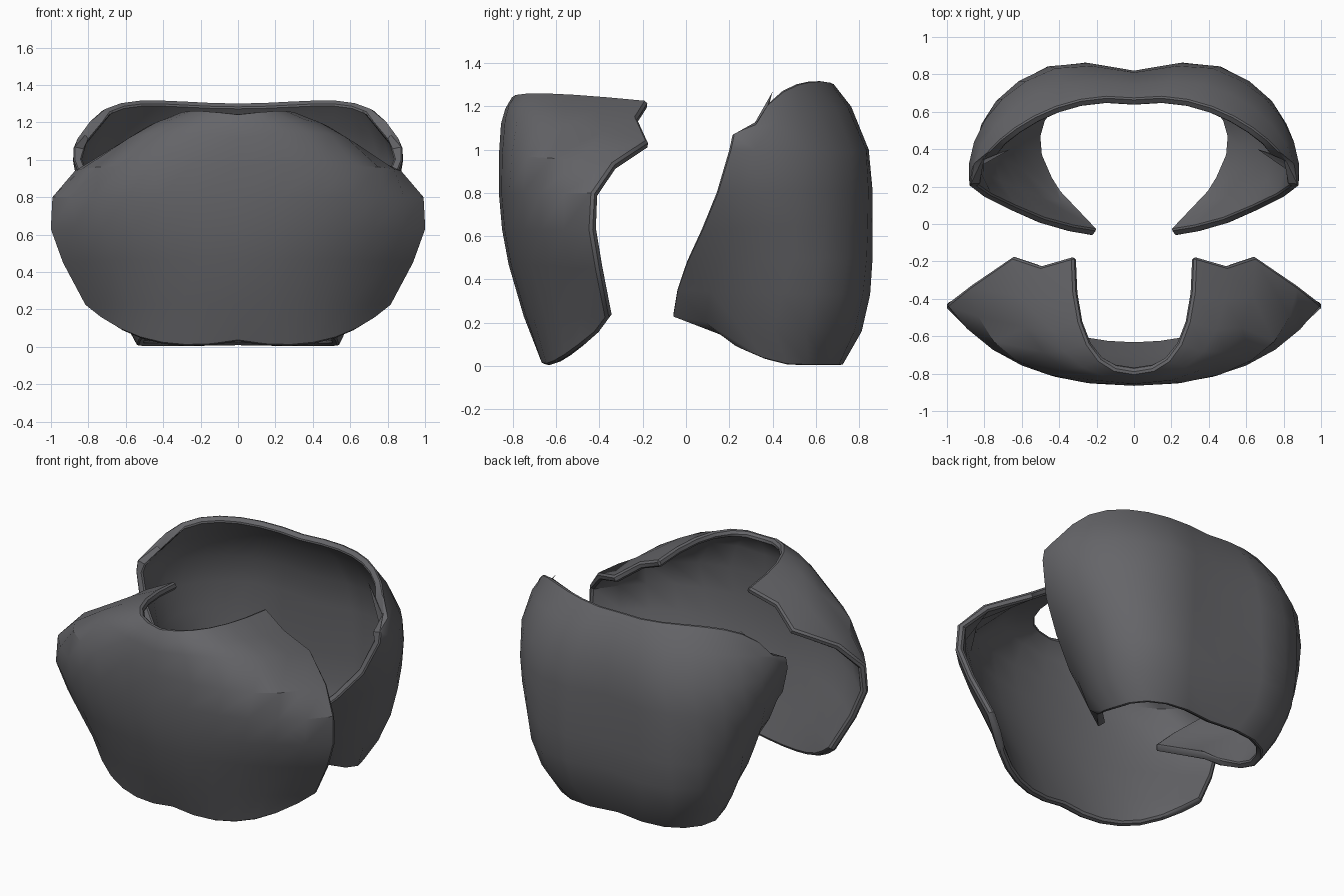
import bpy, bmesh, math
from mathutils import Vector

if "Cube" in bpy.data.objects:
    bpy.data.objects.remove(bpy.data.objects["Cube"])

grey = bpy.data.materials.new("dark grey plate")
grey.diffuse_color = (0.13, 0.13, 0.14, 1)
grey.use_nodes = True
grey.node_tree.nodes["Principled BSDF"].inputs["Base Color"].default_value = grey.diffuse_color


def bezier(points, t):
    """Point on a Bezier curve of any degree."""
    points = [Vector(p) for p in points]
    while len(points) > 1:
        points = [a.lerp(b, t) for a, b in zip(points, points[1:])]
    return points[0]


def shell(name, arcs, steps, inward, dips=None, thickness=0.045):
    """Loft half arcs (centre to side, bottom to top), mirror and thicken."""
    bm = bmesh.new()
    grid = []
    for n, arc in enumerate(arcs):
        row = [bezier(arc, i / steps) for i in range(steps + 1)]
        for p in row:
            p.z = max(p.z, 0)
            if dips and p.y > 0.5:  # spine groove
                p.y -= dips[n] * max(0, 1 - p.x / 0.4)
        left = [bm.verts.new((-p.x, p.y, p.z)) for p in row[:0:-1]]
        grid.append(left + [bm.verts.new(p) for p in row])
    for a, b in zip(grid, grid[1:]):
        for i in range(len(a) - 1):
            bm.faces.new((a[i], a[i + 1], b[i + 1], b[i]))
    # face outwards
    bm.normal_update()
    if sum(f.normal.dot(f.calc_center_median() - Vector(inward)) for f in bm.faces) < 0:
        bmesh.ops.reverse_faces(bm, faces=bm.faces)
    me = bpy.data.meshes.new(name)
    bm.to_mesh(me)
    bm.free()
    me.materials.append(grey)
    ob = bpy.data.objects.new(name, me)
    bpy.context.collection.objects.link(ob)
    solid = ob.modifiers.new("thickness", 'SOLIDIFY')
    solid.thickness = thickness
    solid.offset = -1
    solid.use_even_offset = True
    bevel = ob.modifiers.new("rim bevel", 'BEVEL')
    bevel.width = 0.012
    bevel.segments = 1
    bevel.limit_method = 'ANGLE'
    bevel.angle_limit = math.radians(55)
    bpy.context.view_layer.objects.active = ob
    ob.select_set(True)
    # keep the bevelled rim crisp
    bpy.ops.object.convert(target='MESH')
    bpy.ops.object.shade_smooth_by_angle(angle=math.radians(34))
    ob.select_set(False)


# chest shell: centre (y, z), squareness, bend height, side edge (x, y, z)
chest = [
    (-.67, .025, .62, -.06, .72, -.425, .145),  # lower rim
    (-.75, .23, .60, .23, .825, -.365, .225),
    (-.82, .47, .60, .47, .945, -.41, .45),     # belly
    (-.85, .63, .62, .63, 1.01, -.44, .63),
    (-.865, .80, .70, .80, 1.0, -.43, .80),
    (-.865, .97, .93, .98, .875, -.33, .94),    # chest
    (-.855, 1.12, 1.0, 1.20, .65, -.175, 1.04),  # shoulder strap
    (-.835, 1.19, .98, 1.25, .50, -.225, 1.15),
    (-.80, 1.25, 1.0, 1.29, .325, -.175, 1.23),  # neck opening
]
shell("chest_shell",
      [[(0, y, z), (k * ex, y, bend), (ex, ey, ez)] for y, z, k, bend, ex, ey, ez in chest],
      6, (0, -.3, .6))

# back shell: centre (y, z), bend x, flank (x, y, z), side edge (x, y, z)
back = [
    (.74, .005, .55, .67, .42, -.08, .40, .14, .15),   # lower rim
    (.84, .16, .76, .83, .32, .15, .22, -.065, .23),   # curled-in flap
    (.88, .33, .80, .92, .36, .33, .34, -.045, .35),
    (.89, .50, .78, .96, .42, .50, .50, 0, .48),
    (.89, .65, .75, .98, .45, .65, .66, .07, .63),
    (.89, .82, .72, .98, .46, .82, .80, .14, .80),
    (.87, 1.0, .65, .93, .50, 1.0, .88, .20, 1.0),
    (.775, 1.2, .55, .87, .48, 1.18, .88, .215, 1.07),
    (.67, 1.305, .40, .74, .47, 1.40, .82, .33, 1.14),  # upper rim
]
shell("back_shell",
      [[(0, y, z), (bx, y + .06, z), (fx, fy, fz), (ex, ey, ez)]
       for y, z, bx, fx, fy, fz, ex, ey, ez in back],
      8, (0, .3, .6), dips=[.04, .06, .07, .07, .07, .07, .06, .03, 0])
